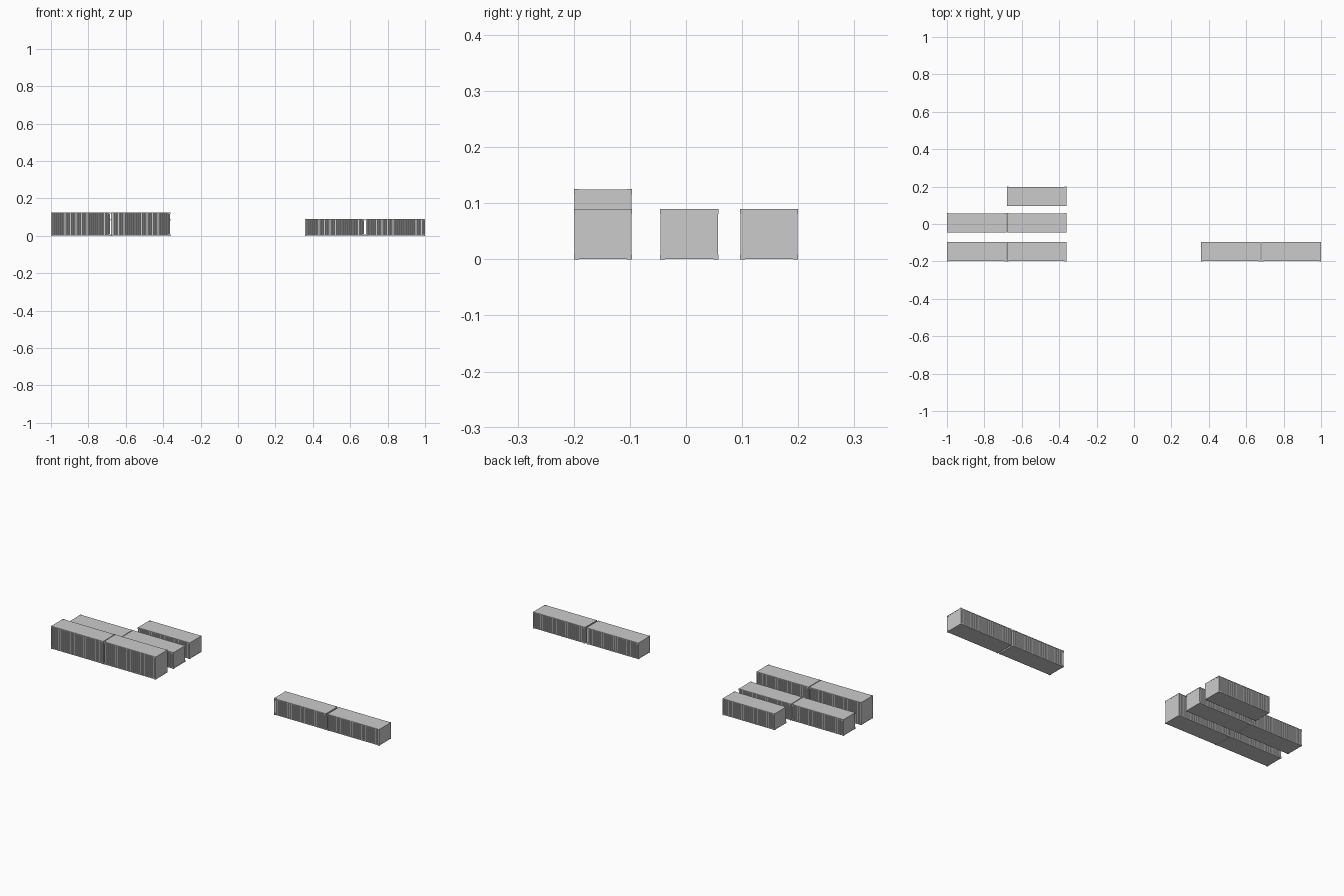
import bpy, bmesh
from mathutils import Matrix, Vector

if "Cube" in bpy.data.objects:
    bpy.data.objects.remove(bpy.data.objects["Cube"])

L, W = 0.317, 0.104      # container footprint
LOW, TALL = 0.09, 0.125  # two stack heights
RIBS = 26                # corrugations along each long side
DEPTH = 0.003
POST = 0.006             # corner post width


def box(bm, lo, hi):
    lo, hi = Vector(lo), Vector(hi)
    m = Matrix.Translation((lo + hi) / 2) @ Matrix.Diagonal((*(hi - lo), 1))
    bmesh.ops.create_cube(bm, size=1, matrix=m)


def corrugated_edge():
    # trapezoid wave along +x, y is the offset inward from the side
    pts = []
    x0 = -L / 2 + POST
    step = (L - 2 * POST) / RIBS
    for i in range(RIBS):
        for f, d in ((0.0, DEPTH), (0.3, DEPTH), (0.5, 0), (0.8, 0)):
            pts.append((x0 + (i + f) * step, d))
    pts.append((x0 + RIBS * step, DEPTH))
    return pts


def container_mesh(name, h):
    bm = bmesh.new()
    hx, hy = L / 2, W / 2 - 0.001
    # corrugated wall shell: plan outline extruded upward
    wave = corrugated_edge()
    front = [(-hx, -hy)] + [(-hx + POST, -hy)] + [(x, -hy + d) for x, d in wave] \
        + [(hx - POST, -hy), (hx - 0.0005, -hy)]
    front[0] = (-hx + 0.0005, -hy)
    outline = front + [(-x, -y) for x, y in front]
    z0, z1 = 0.002, h - 0.001
    low = [bm.verts.new((x, y, z0)) for x, y in outline]
    high = [bm.verts.new((x, y, z1)) for x, y in outline]
    n = len(outline)
    for i in range(n):
        j = (i + 1) % n
        bm.faces.new((low[i], low[j], high[j], high[i]))
    # floor and roof slabs with side rails
    box(bm, (-hx, -hy, 0.001), (hx, hy, 0.005))
    box(bm, (-hx, -hy, h - 0.004), (hx, hy, h - 0.0005))
    # corner castings
    c = 0.009
    for sx in (-1, 1):
        for sy in (-1, 1):
            for z in (0, h - c):
                xs = sorted((sx * hx, sx * (hx - c)))
                ys = sorted((sy * W / 2, sy * (W / 2 - c)))
                box(bm, (xs[0], ys[0], z), (xs[1], ys[1], z + c))
    bmesh.ops.recalc_face_normals(bm, faces=bm.faces)
    me = bpy.data.meshes.new(name)
    bm.to_mesh(me)
    bm.free()
    return me


low_mesh = container_mesh("low_container", LOW)
tall_mesh = container_mesh("tall_container", TALL)

# columns along x, rows along y
A, B = -1 + L / 2, -0.362 - L / 2
C, D = 0.358 + L / 2, 1 - L / 2
FRONT, MID, BACK = -0.2 + W / 2, 0.006, 0.2 - W / 2

for name, mesh, x, y in (
    ("tall_container_outer", tall_mesh, A, FRONT),
    ("tall_container_inner", tall_mesh, B, FRONT),
    ("middle_container_outer", low_mesh, A, MID),
    ("middle_container_inner", low_mesh, B, MID),
    ("back_container", low_mesh, B, BACK),
    ("right_container_inner", low_mesh, C, FRONT),
    ("right_container_outer", low_mesh, D, FRONT),
):
    ob = bpy.data.objects.new(name, mesh)
    ob.location = (x, y, 0)
    bpy.context.collection.objects.link(ob)
